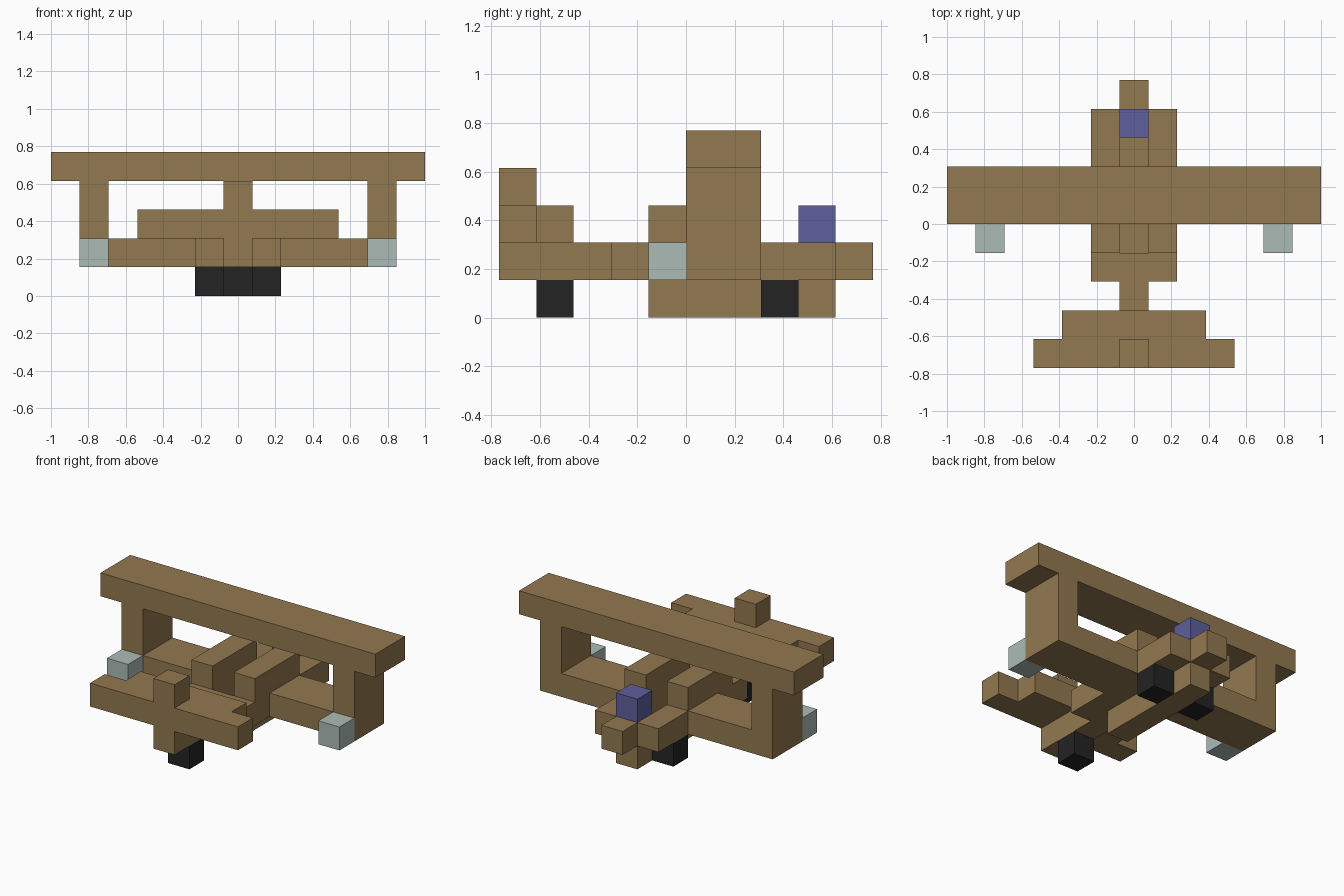
import bpy
import bmesh
from mathutils import Vector

cube = bpy.data.objects.get("Cube")
if cube:
    bpy.data.objects.remove(cube, do_unlink=True)

U = 2 / 13  # size of one block


def material(name, rgb):
    mat = bpy.data.materials.new(name)
    mat.use_nodes = True
    colour = (*rgb, 1)
    mat.diffuse_color = colour
    mat.node_tree.nodes["Principled BSDF"].inputs["Base Color"].default_value = colour
    return mat


WOOD = material("brown wood", (0.29, 0.19, 0.08))
BLACK = material("black rubber", (0.017, 0.017, 0.017))
STEEL = material("pale grey metal", (0.41, 0.5, 0.47))
BLUE = material("violet blue", (0.11, 0.115, 0.34))


def block(name, x, y, z, mat=WOOD):
    """Box spanning the given ranges, counted in blocks."""
    bm = bmesh.new()
    bmesh.ops.create_cube(bm, size=1)
    low, high = (Vector(corner) * U for corner in zip(x, y, z))
    for v in bm.verts:
        v.co = (low + high) / 2 + v.co * (high - low)
    mesh = bpy.data.meshes.new(name)
    bm.to_mesh(mesh)
    bm.free()
    mesh.materials.append(mat)
    bpy.context.collection.objects.link(bpy.data.objects.new(name, mesh))


def pair(name, x, y, z, mat=WOOD):
    """Matching boxes on both sides; x is given for the left one."""
    block("left_" + name, x, y, z, mat)
    block("right_" + name, (-x[1], -x[0]), y, z, mat)


MID = (-0.5, 0.5)
SIDE = (0.5, 1.5)
CHORD = (0, 2)

# Wings and the struts between them
block("upper_wing", (-6.5, 6.5), CHORD, (4, 5))
pair("lower_wing", (1.5, 5.5), CHORD, (1, 2))
pair("wing_strut", (4.5, 5.5), CHORD, (2, 4))
pair("wing_pod", (4.5, 5.5), (-1, 0), (1, 2), STEEL)

# Hull with an open channel along the middle
block("belly", MID, (-1, 4), (0, 1))
pair("hull_side", SIDE, (-1, 4), (1, 2))
pair("cockpit_wall", SIDE, (-1, 2), (2, 3))
block("hull_end", (-1.5, 1.5), (-2, -1), (1, 2))
block("nose", MID, (3, 5), (1, 2))
block("nose_cap", MID, (3, 4), (2, 3), BLUE)

# Tail
block("tail_boom", MID, (-5, -2), (1, 2))
block("tailplane_inner", (-2.5, 2.5), (-4, -3), (2, 3))
block("tailplane_outer", (-3.5, 3.5), (-5, -4), (2, 3))
block("tail_fin", MID, (-5, -4), (3, 4))

# Wheels
pair("wheel", SIDE, (2, 3), (0, 1), BLACK)
block("tail_wheel", MID, (-4, -3), (0, 1), BLACK)
